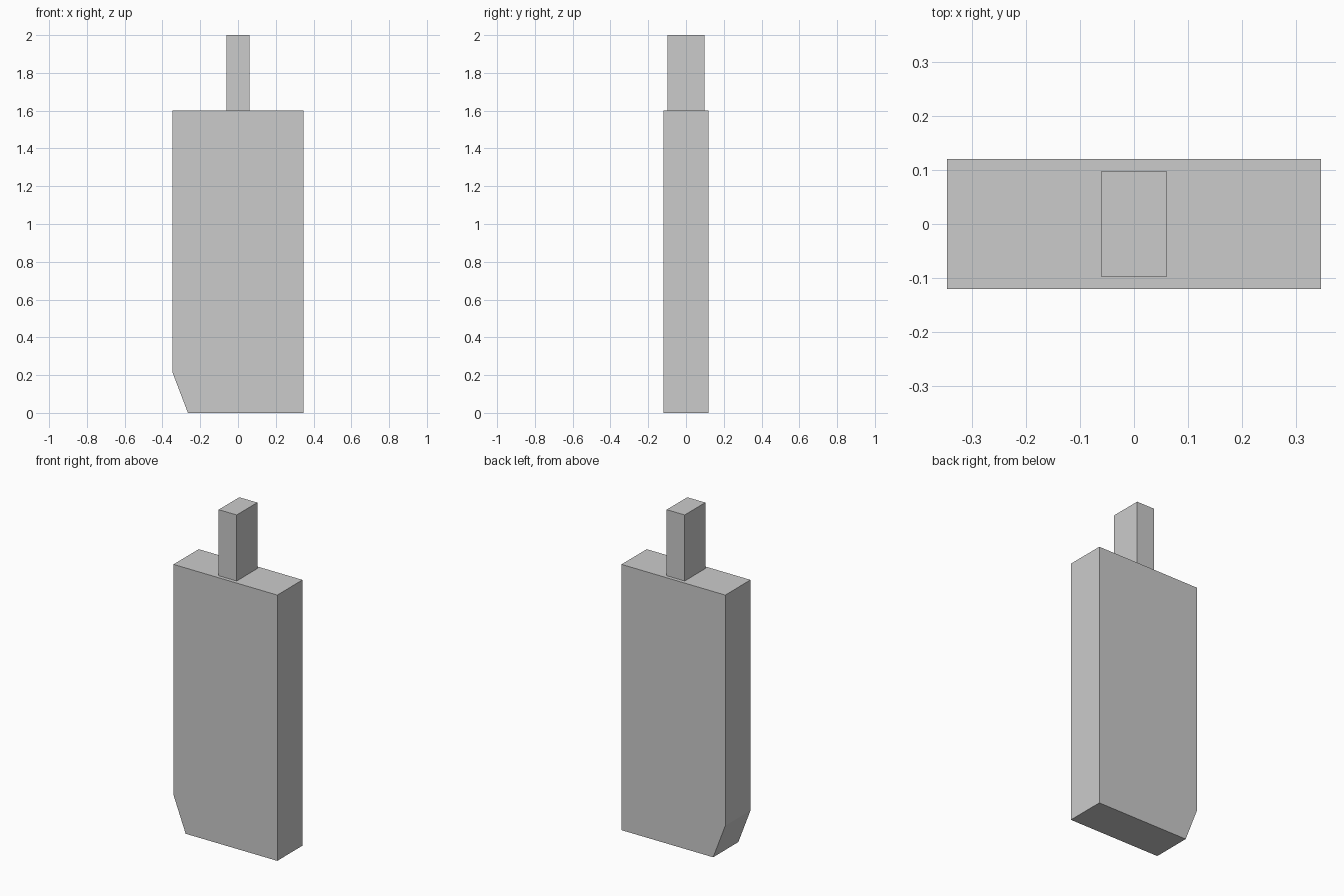
import bpy
import bmesh

if "Cube" in bpy.data.objects:
    bpy.data.objects.remove(bpy.data.objects["Cube"])


def extrude_profile(name, profile, half_depth):
    """Extrude an x-z outline symmetrically along y."""
    bm = bmesh.new()
    face = bm.faces.new([bm.verts.new((x, -half_depth, z)) for x, z in profile])
    result = bmesh.ops.extrude_face_region(bm, geom=[face])
    verts = [v for v in result["geom"] if isinstance(v, bmesh.types.BMVert)]
    bmesh.ops.translate(bm, verts=verts, vec=(0, 2 * half_depth, 0))
    bmesh.ops.recalc_face_normals(bm, faces=bm.faces)
    mesh = bpy.data.meshes.new(name)
    bm.to_mesh(mesh)
    bm.free()
    obj = bpy.data.objects.new(name, mesh)
    bpy.context.collection.objects.link(obj)
    return obj


# Flat body with one clipped lower corner
W, H = 0.346, 1.602
extrude_profile("blade_body",
                [(-0.265, 0), (W, 0), (W, H), (-W, H), (-W, 0.212)], 0.12)

# Handle standing on the body's top face
extrude_profile("handle",
                [(-0.06, H), (0.06, H), (0.06, 2.0), (-0.06, 2.0)], 0.098)
